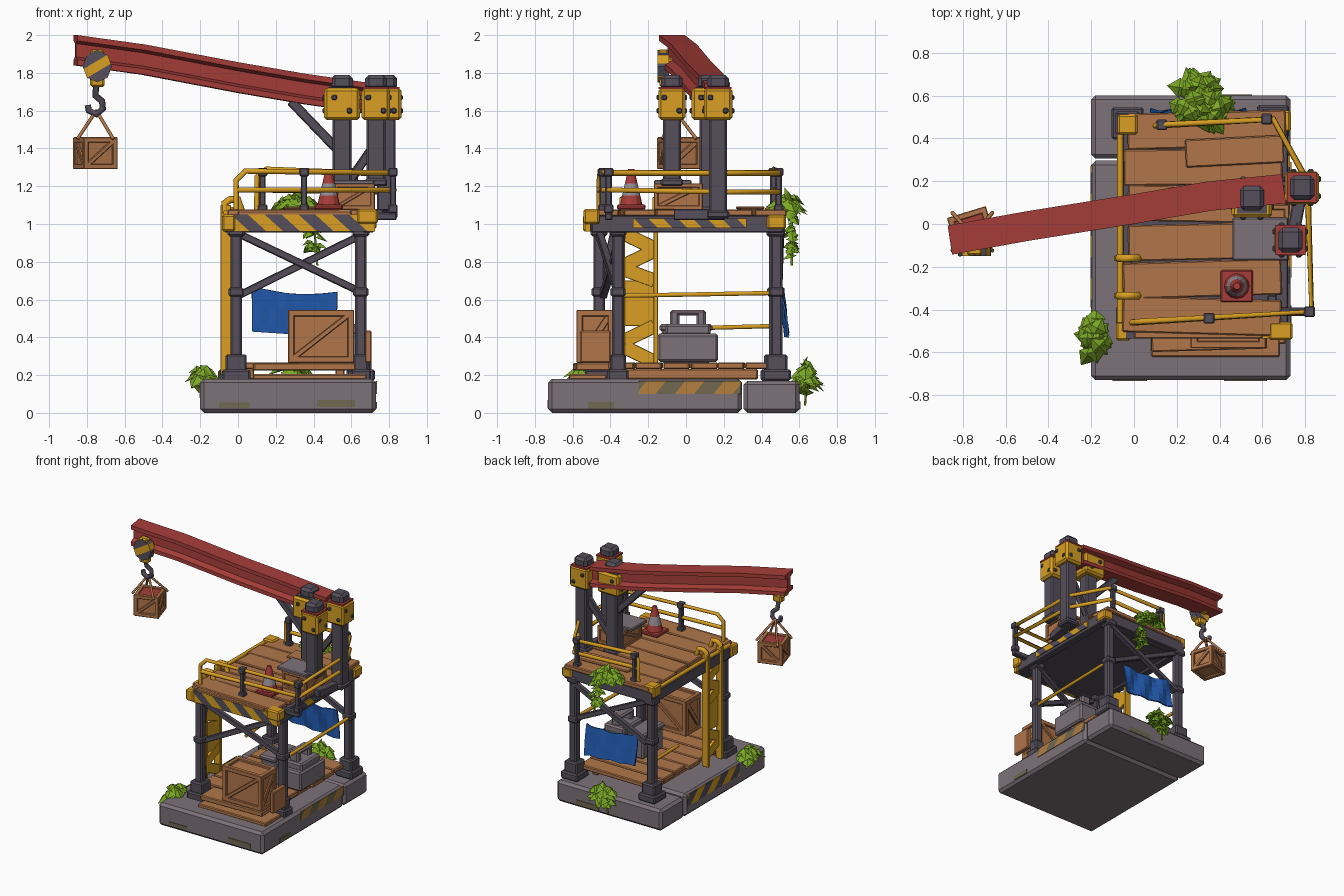
import bpy, bmesh, math, random
from mathutils import Matrix, Vector

random.seed(4)
if "Cube" in bpy.data.objects:
    bpy.data.objects.remove(bpy.data.objects["Cube"])


def material(name, *rgb):
    m = bpy.data.materials.new(name)
    m.use_nodes = True
    m.diffuse_color = (*rgb, 1)
    m.node_tree.nodes["Principled BSDF"].inputs["Base Color"].default_value = (*rgb, 1)
    return m


RED = material("red paint", .39, .048, .042)
WOOD = material("wood", .44, .18, .068)
DARK = material("dark metal", .09, .077, .104)
YELLOW = material("yellow paint", .69, .345, .016)
STONE = material("concrete", .205, .168, .188)
GREEN = material("leaf green", .2, .39, .018)
BLUE = material("blue cloth", .017, .11, .46)
GREY = material("light grey", .3, .28, .31)
WORN = material("worn orange", .45, .21, .05)
MOSS = material("moss", .16, .14, .08)


def finish(name, bm, mats, bevel=0):
    me = bpy.data.meshes.new(name)
    bmesh.ops.recalc_face_normals(bm, faces=bm.faces)
    bm.to_mesh(me)
    bm.free()
    for m in mats:
        me.materials.append(m)
    ob = bpy.data.objects.new(name, me)
    bpy.context.collection.objects.link(ob)
    if bevel:
        mod = ob.modifiers.new("bevel", 'BEVEL')
        mod.width, mod.segments = bevel, 1
    return ob


def box(x, y, z, sx, sy, sz, turn=0):
    return Matrix.Translation((x, y, z)) @ Matrix.Rotation(turn, 4, 'Z') @ Matrix.Diagonal((sx, sy, sz, 1))


def bar(a, b, w, h=None):
    a, b = Vector(a), Vector(b)
    q = (b - a).to_track_quat('Z', 'Y').to_matrix().to_4x4()
    return Matrix.Translation((a + b) / 2) @ q @ Matrix.Diagonal((w, h or w, (b - a).length, 1))


def solid(name, mat, parts, bevel=.006):
    bm = bmesh.new()
    for m in parts:
        bmesh.ops.create_cube(bm, size=1, matrix=m)
    return finish(name, bm, [mat], bevel)


def cut(bm, co, normal):
    bmesh.ops.bisect_plane(bm, geom=bm.verts[:] + bm.edges[:] + bm.faces[:], plane_co=co, plane_no=normal)


def striped(name, mats, m, direction, pitch, round_shape=False):
    """Cut a block with slanted planes about its centre and colour the slices in turn."""
    bm = bmesh.new()
    if round_shape:
        bmesh.ops.create_cone(bm, cap_ends=True, segments=8, radius1=.5, radius2=.5, depth=1, matrix=m)
    else:
        bmesh.ops.create_cube(bm, size=1, matrix=m)
    d, centre = Vector(direction).normalized(), m.translation
    for i in range(-12, 13):
        cut(bm, centre + d * pitch * (i + .5), d)
    for f in bm.faces:
        f.material_index = round((f.calc_center_median() - centre).dot(d) / pitch) % 2
    return finish(name, bm, mats)


def tube(name, mat, paths, r=.013):
    cu = bpy.data.curves.new(name, 'CURVE')
    cu.dimensions, cu.bevel_depth, cu.bevel_resolution, cu.use_fill_caps = '3D', r, 1, True
    for pts in paths:
        s = cu.splines.new('POLY')
        s.points.add(len(pts) - 1)
        for p, co in zip(s.points, pts):
            p.co = (*co, 1)
    cu.materials.append(mat)
    ob = bpy.data.objects.new(name, cu)
    bpy.context.collection.objects.link(ob)


def crate(name, x, y, z, sx, sy, sz, turn=0):
    """Panelled box with an edge frame and a diagonal board on each side."""
    t = .17 * min(sx, sy, sz)
    place = Matrix.Translation((x, y, z)) @ Matrix.Rotation(turn, 4, 'Z')
    hx, hy, hz = (sx - t) / 2, (sy - t) / 2, (sz - t) / 2
    parts = [box(0, 0, 0, sx - t, sy - t, sz - t)]
    for a in (-1, 1):
        for b in (-1, 1):
            parts += [box(0, a * hy, b * hz, sx, t, t), box(a * hx, 0, b * hz, t, sy, t),
                      box(a * hx, b * hy, 0, t, t, sz)]
        parts += [bar((-hx, a * hy, -hz), (hx, a * hy, hz), t, t * .8),
                  bar((a * hx, -hy, -hz), (a * hx, hy, hz), t * .8, t)]
    solid(name, WOOD, [place @ p for p in parts], .004)


# Concrete base in two slabs, with worn paint and moss patches
solid("base_slab_front", STONE, [box(.265, -.217, .09, .93, 1.025, .18)], .02)
solid("base_slab_back", STONE, [box(.265, .453, .085, .93, .295, .17)], .02)
striped("base_stripes_left", [YELLOW, DARK], box(-.2, -.06, .125, .008, .66, .09), (0, 1, 1), .07)
striped("base_stripes_right", [WORN, MOSS], box(.731, .02, .135, .008, .54, .07), (0, 1, -.8), .08)
solid("moss_patches", MOSS, [box(-.02, -.73, .04, .16, .008, .03), box(.52, -.73, .05, .2, .008, .035),
                             box(.731, -.45, .04, .008, .14, .035), box(.45, .601, .04, .2, .008, .04)], 0)

# Ground floor planks on bearers, and the plank stack
solid("floor_planks", WOOD, [box(.3 + random.uniform(-.02, .02), -.34 + i * .145, .25, .66, .138, .035,
                                 random.uniform(-.02, .02)) for i in range(6)])
solid("floor_bearers", WOOD, [box(x, .02, .205, .05, .72, .055) for x in (.06, .54)])
solid("plank_stack", WOOD, [box(.38, -.52, .19, .6, .2, .03), box(.35, -.5, .245, .54, .18, .04, .03),
                            box(.69, -.48, .35, .035, .16, .17)])

# Four legs with feet and collars
corners = [(-.01, -.46), (.65, -.36), (-.03, .47), (.65, .48)]
for n, (x, y) in zip(("front_left", "front_right", "back_left", "back_right"), corners):
    foot = .11 if n == "front_right" else .15
    solid("leg_" + n, DARK, [box(x, y, .6, .062, .062, .84), box(x, y, .2, foot, foot, .06),
                             box(x, y, .26, foot * .75, foot * .75, .1), box(x, y, .64, .08, .08, .05),
                             box(x, y, .96, .09, .09, .05)], .01)

# Cross braces and lower pipes
cross = []
for y0, y1 in ((-.46, -.36), (.47, .48)):
    cross += [bar((.0, y0, .95), (.65, y1, .64), .038), bar((.0, y0 + .02, .62), (.65, y1 + .02, .94), .038)]
cross += [bar((-.01, -.46, .64), (-.01, -.38, .97), .035), bar((-.01, -.46, .62), (-.01, -.4, .3), .025)]
solid("cross_braces", DARK, cross, .004)
tube("lower_pipes", YELLOW, [[(.66, -.36, .62), (.66, .48, .635)], [(0, .1, .45), (-.02, .47, .46)]])

# Platform frame with hazard stripes
solid("platform_frame", DARK, [box(.33, -.48, 1.0, .76, .06, .08), box(.33, .48, 1.0, .78, .07, .09),
                               box(-.04, 0, 1.0, .06, .98, .09), box(.69, 0, 1.0, .06, 1, .09),
                               box(.33, 0, .995, .7, .96, .04)])
striped("front_stripe_beam", [YELLOW, DARK], box(.325, -.52, 1.005, .8, .03, .09), (1, 0, 1.1), .06)
striped("right_stripe_beam", [YELLOW, DARK], box(.722, .02, 1.005, .012, .6, .05), (0, 1, 1), .055)
solid("corner_caps", YELLOW, [box(-.03, .465, 1.045, .095, .095, .09), box(.685, -.5, 1.04, .11, .085, .08),
                              box(-.05, -.5, 1.005, .07, .09, .09), box(.69, .48, 1.01, .085, .1, .075)], .01)
solid("deck_planks", WOOD, [box(.33 + random.uniform(-.02, .02), -.43 + i * .174, 1.06,
                                .74, .168, .035, random.uniform(-.035, .035)) for i in range(6)]
      + [box(.3, -.505, 1.058, .6, .06, .025)])
solid("loose_planks", WOOD, [box(.47, .34, 1.085, .46, .13, .016, .05)])

# Railings and posts
rails = [[(-.01, -.46, 1.04), (-.01, -.46, 1.23), (.04, -.455, 1.28), (.83, -.41, 1.27), (.81, .2, 1.27),
          (.65, .49, 1.27), (.15, .465, 1.29), (.1, .46, 1.25), (.1, .46, 1.06)],
         [(-.01, -.46, 1.18), (.83, -.41, 1.18), (.81, .2, 1.17), (.65, .49, 1.17), (.1, .46, 1.18)],
         [(-.065, .42, 1.06), (-.065, -.46, 1.06)]]
tube("railings", YELLOW, rails, .015)
posts = [(.35, -.44), (.82, -.41), (.13, .463), (.62, .49)]
solid("rail_posts", DARK, [box(x, y, 1.17, .032, .035, .24) for x, y in posts]
      + [box(x, y, z, .05, .05, .045) for x, y in posts for z in (1.08, 1.275)]
      + [bar((.68, -.41, 1.04), (.84, -.41, 1.04), .04)])

# Ladder with hooked rail ends, slanted treads and a middle guard panel
solid("ladder", YELLOW, [box(-.065, y, .65, .055, .025, .9) for y in (-.335, -.16)]
      + [box(-.05, -.25, .58, .012, .16, .24)]
      + [bar((-.055, -.33, z + s), (-.055, -.165, z - s), .025, .075)
         for z, s in ((.31, .04), (.42, -.04), (.73, .03), (.82, -.04), (.91, .04))], .003)
tube("ladder_hooks", YELLOW, [[(-.07, y, 1.05), (-.07, y, 1.11), (-.04, y, 1.13), (.0, y, 1.13), (.02, y, 1.06)]
                              for y in (-.335, -.16)], .02)

# Cargo at ground level and on the deck
crate("big_crate", .44, -.48, .405, .35, .2, .28)
solid("tool_case", STONE, [box(.55, .01, .345, .22, .32, .15), box(.55, .01, .44, .18, .24, .06)]
      + [box(.55, y, .49, .08, .05, .1) for y in (-.06, .08)] + [box(.55, .01, .53, .08, .19, .03)], .012)
solid("side_case", STONE, [box(.36, 0, .35, .14, .26, .17), box(.355, 0, .45, .15, .28, .04)], .012)
crate("deck_crate", .615, -.04, 1.145, .22, .26, .14)
solid("deck_crate_lid", STONE, [box(.59, -.07, 1.22, .26, .2, .025)])

# Traffic cone
bm = bmesh.new()
bmesh.ops.create_cone(bm, cap_ends=True, segments=12, radius1=.062, radius2=.016, depth=.2,
                      matrix=Matrix.Translation((.48, -.29, 1.19)))
for z in (1.15, 1.215):
    cut(bm, (0, 0, z), (0, 0, 1))
for f in bm.faces:
    f.material_index = int(1.15 < f.calc_center_median().z < 1.215)
finish("traffic_cone", bm, [RED, GREY])
solid("cone_base", RED, [box(.48, -.29, 1.09, .15, .15, .025)])

# Three masts with yellow heads, bolts and caps
for n, x, y, low, w in (("front", .73, -.075, 1.2, .15), ("middle", .55, .12, 1.05, .19), ("rear", .785, .17, 1.03, .16)):
    solid("mast_" + n, DARK, [box(x, y, (low + 1.6) / 2, .1, .095, 1.6 - low), box(x, y, low + .02, .12, .12, .04)], .01)
    solid("mast_head_" + n, YELLOW, [box(x, y, 1.635, w, w * .95, .17)], .015)
    solid("mast_cap_" + n, DARK, [box(x, y, 1.75, .115, .115, .08)], .02)
    solid("mast_collar_" + n, RED if n != "middle" else DARK, [box(x, y, 1.72, .14, .14, .012)], 0)
    solid("mast_bolts_" + n, DARK, [box(x + a * .04, y, 1.635 - a * .035, .028, w + .012, .028) for a in (-1, 1)]
          + [box(x, y + a * .04, 1.635 - a * .035, w + .016, .028, .028) for a in (-1, 1)], .006)
solid("mast_braces", DARK, [bar((.54, .12, 1.38), (.28, .11, 1.65), .05), bar((.57, .14, 1.2), (.78, .17, 1.5), .045),
                            bar((.74, -.06, 1.05), (.79, .2, 1.05), .06)])

# Curved I-beam arm, lofted along five stations
half = [(.068, .08), (.068, .05), (.022, .035), (.022, -.035), (.068, -.05), (.068, -.08)]
section = half + [(-a, b) for a, b in reversed(half)]
bm = bmesh.new()
rings = [[bm.verts.new((x - a * .15, y + a, z + b)) for a, b in section] for x, y, z in
         ((-.86, -.075, 1.92), (-.5, -.01, 1.87), (.0, .07, 1.775), (.35, .13, 1.715), (.7, .165, 1.665))]
for r, s in zip(rings, rings[1:]):
    for i in range(len(section)):
        j = (i + 1) % len(section)
        bm.faces.new((r[i], r[j], s[j], s[i]))
bm.faces.new(rings[0])
bm.faces.new(rings[-1])
finish("crane_arm", bm, [RED])

# Hook block, hook, ropes and hanging crate
striped("hook_block", [YELLOW, DARK], Matrix.Translation((-.745, -.12, 1.835)) @ Matrix.Rotation(math.pi / 2, 4, 'X')
        @ Matrix.Diagonal((.155, .17, .06, 1)), (-.6, 0, 1), .05, True)
solid("hook_strap", YELLOW, [box(-.745, -.08, 1.85, .06, .1, .06), box(-.745, -.11, 1.755, .075, .06, .06),
                             box(-.745, -.12, 1.9, .07, .055, .05)], .01)
tube("hook", DARK, [[(-.75, -.1, 1.74), (-.755, -.08, 1.68), (-.72, -.07, 1.65), (-.715, -.07, 1.61),
                     (-.75, -.065, 1.58), (-.79, -.065, 1.6), (-.795, -.065, 1.63)]], .018)
tube("ropes", WOOD, [[(-.75, -.06, 1.6), (-.755 + a * .095, -.035 + b * .09, 1.45)] for a in (-1, 1) for b in (-1, 1)], .009)
crate("hanging_crate", -.755, -.035, 1.375, .19, .19, .17, .3)
solid("hanging_crate_load", RED, [box(-.755, -.035, 1.447, .135, .135, .009, .3)], 0)

# Draped cloth on the back
bm = bmesh.new()
bmesh.ops.create_grid(bm, x_segments=10, y_segments=5, size=.5)
for v in bm.verts:
    u, t = v.co.x, v.co.y
    sag = .05 * math.cos(u * math.pi)
    v.co = (.3 + u * .45, .503 + .01 * math.sin(u * 17 + t * 3) + .025 * (.5 - t),
            .545 + t * .22 - u * .03 - sag * (t + .5) * .5 - .02 * (.5 - t))
finish("draped_cloth", bm, [BLUE]).modifiers.new("thickness", 'SOLIDIFY').thickness = .01


# Leafy plants made of folded leaves
def plant(name, centre, spread, count, size=.12):
    bm = bmesh.new()
    for _ in range(count):
        d = Vector((random.gauss(0, 1), random.gauss(0, 1), random.gauss(.1, 1))).normalized()
        p = Vector(centre) + Vector([a * s for a, s in zip(d, spread)]) * random.uniform(.4, 1)
        out = Vector((d.x, d.y, random.uniform(-.5, .1))).normalized() * size * random.uniform(.6, 1)
        side = out.cross(Vector((0, 0, 1))).normalized() * size * .38
        drop = Vector((0, 0, size * .12))
        a, l, t, r, m = [bm.verts.new(q) for q in (p - out * .5, p + side - drop, p + out * .5 - drop * 2,
                                                   p - side - drop, p + drop)]
        for f in ((a, m, l), (l, m, t), (t, m, r), (r, m, a)):
            bm.faces.new(f)
    finish(name, bm, [GREEN])


plant("plant_front_left", (-.185, -.535, .19), (.06, .1, .06), 42)
plant("plant_back_base", (.29, .63, .19), (.09, .06, .09), 38)
plant("plant_deck", (.31, .53, 1.1), (.14, .08, .06), 48)
plant("plant_trailing", (.4, .56, .93), (.05, .03, .14), 24, .09)
tube("plant_stems", GREEN, [[(.36, .5, 1.1), (.4, .56, 1.03), (.42, .56, .78)],
                            [(.3, .58, .19), (.27, .64, .17), (.25, .63, .04)]], .006)
